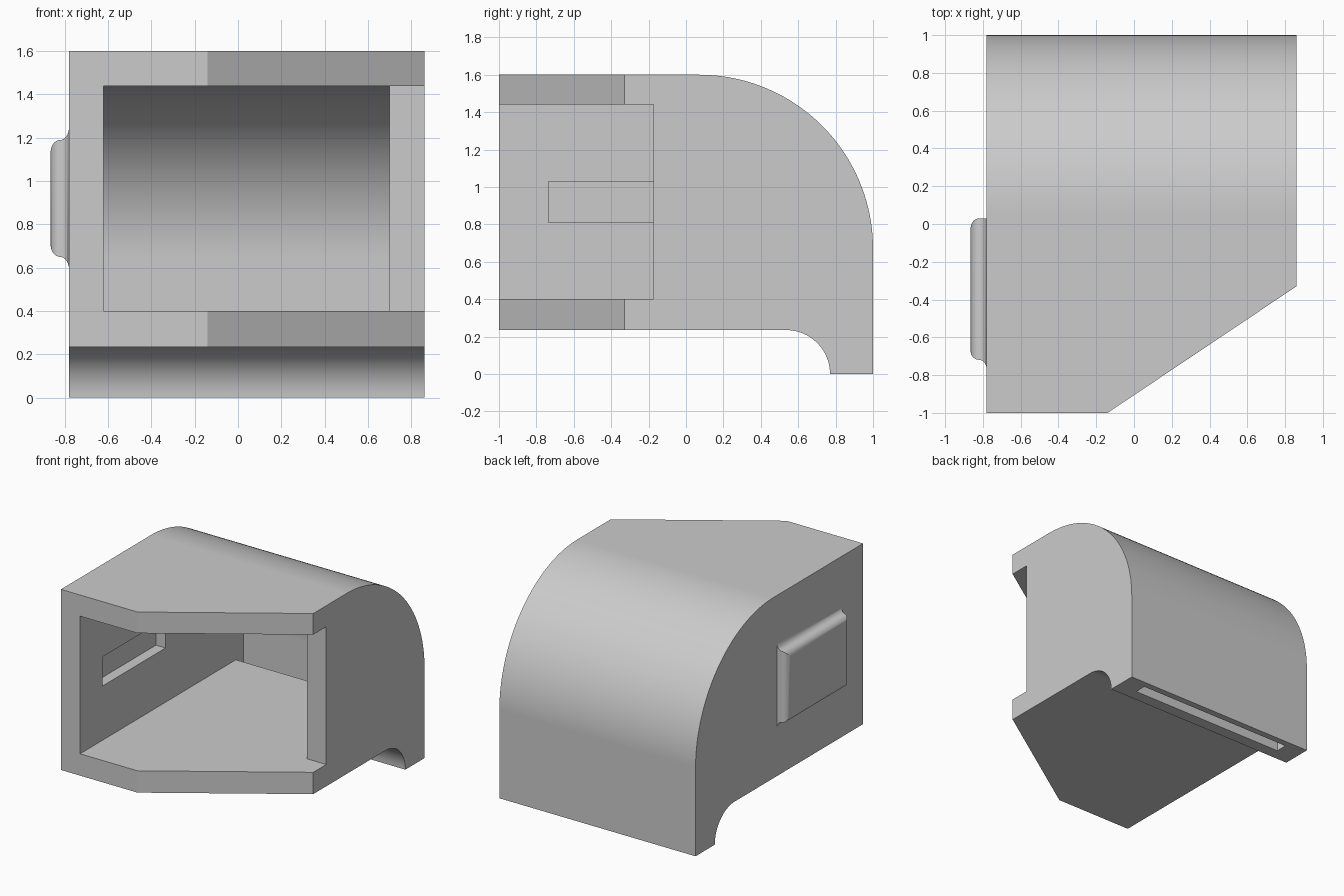
import bpy, bmesh
from math import sin, cos, pi, radians

cube = bpy.data.objects.get("Cube")
if cube:
    bpy.data.objects.remove(cube, do_unlink=True)

grey = bpy.data.materials.new("plain grey")
grey.use_nodes = True
grey.diffuse_color = (0.6, 0.6, 0.6, 1)
grey.node_tree.nodes["Principled BSDF"].inputs["Base Color"].default_value = (0.6, 0.6, 0.6, 1)


def arc(cy, cz, r, start, end, steps=32):
    """Points of a circular arc, angles in quarter turns."""
    angles = [(start + (end - start) * i / steps) * pi / 2 for i in range(steps + 1)]
    return [(cy + r * cos(a), cz + r * sin(a)) for a in angles]


def make(name, bm):
    bmesh.ops.recalc_face_normals(bm, faces=bm.faces)
    mesh = bpy.data.meshes.new(name)
    bm.to_mesh(mesh)
    bm.free()
    mesh.materials.append(grey)
    obj = bpy.data.objects.new(name, mesh)
    bpy.context.collection.objects.link(obj)
    return obj


def prism(name, points, lo, hi, axis="x"):
    """Extrude a closed outline along x (points are y, z) or z (points are x, y)."""
    bm = bmesh.new()
    place = (lambda p: (lo, *p)) if axis == "x" else (lambda p: (*p, lo))
    face = bm.faces.new([bm.verts.new(place(p)) for p in points])
    new = bmesh.ops.extrude_face_region(bm, geom=[face])["geom"]
    move = (hi - lo, 0, 0) if axis == "x" else (0, 0, hi - lo)
    bmesh.ops.translate(bm, vec=move, verts=[v for v in new if isinstance(v, bmesh.types.BMVert)])
    return make(name, bm)


def box(name, y0, y1, z0, z1, x0, x1):
    return prism(name, [(y0, z0), (y1, z0), (y1, z1), (y0, z1)], x0, x1)


def select(obj):
    bpy.ops.object.select_all(action="DESELECT")
    obj.select_set(True)
    bpy.context.view_layer.objects.active = obj


def cut(obj, cutter):
    mod = obj.modifiers.new("cut", "BOOLEAN")
    mod.operation, mod.solver, mod.object = "DIFFERENCE", "EXACT", cutter
    select(obj)
    bpy.ops.object.modifier_apply(modifier=mod.name)
    bpy.data.objects.remove(cutter, do_unlink=True)


def smooth(obj):
    select(obj)
    bpy.ops.object.shade_smooth_by_angle(angle=radians(30))
    mod = obj.modifiers.new("even shading", "WEIGHTED_NORMAL")
    mod.keep_sharp = True


# Housing: rounded back, with a lip hanging below
outline = [(-1, 0.235)] + arc(0.535, 0, 0.235, 1, 0, 16) + [(1, 0)]
outline += arc(0.07, 0.67, 0.93, 0, 1, 40) + [(-1, 1.6)]
housing = prism("housing", outline, -0.78, 0.86)

# Slanted front corner
cut(housing, prism("corner_cutter", [(-0.14, -1), (0.86, -0.33), (1.2, -0.33), (1.2, -1.3), (-0.14, -1.3)],
                   -0.2, 1.8, "z"))

# Hollow inside, running down through the slot in the lip
hollow = [(-1.3, 0.4), (0.86, 0.4), (0.86, -0.1), (0.95, -0.1)]
hollow += arc(0.15, 0.64, 0.8, 0, 1, 40) + [(-1.3, 1.44)]
cut(housing, prism("hollow_cutter", hollow, -0.62, 0.7))

# Side opening and inner wall recess
cut(housing, box("side_cutter", -1.3, -0.175, 0.4, 1.44, 0.6, 1.1))
cut(housing, box("recess_cutter", -0.735, 0.02, 0.81, 1.03, -0.7, -0.5))
smooth(housing)

# Raised side pad: flared foot then rounded rim, back end only rounded
bm = bmesh.new()
flare = [(0.04 * (1 - cos(a)), 0.06 * sin(a)) for a in [i * pi / 16 for i in range(9)]]
rim = [(0.04 + 0.045 * sin(a), 0.06 + 0.055 * (1 - cos(a))) for a in [i * pi / 16 for i in range(1, 9)]]
rings = []
for out, inset in flare + rim:
    back = 0.03 - max(0, inset - 0.06)
    front, low, high = -0.77 + inset * 0.85, 0.59 + inset, 1.25 - inset
    corners = [(front, low), (back, low), (back, high), (front, high)]
    rings.append([bm.verts.new((-0.78 - out, y, z)) for y, z in corners])
for a, b in zip(rings, rings[1:]):
    for i in range(4):
        j = (i + 1) % 4
        bm.faces.new((a[i], a[j], b[j], b[i]))
bm.faces.new(rings[-1])
bm.faces.new(rings[0][::-1])
smooth(make("side_pad", bm))
